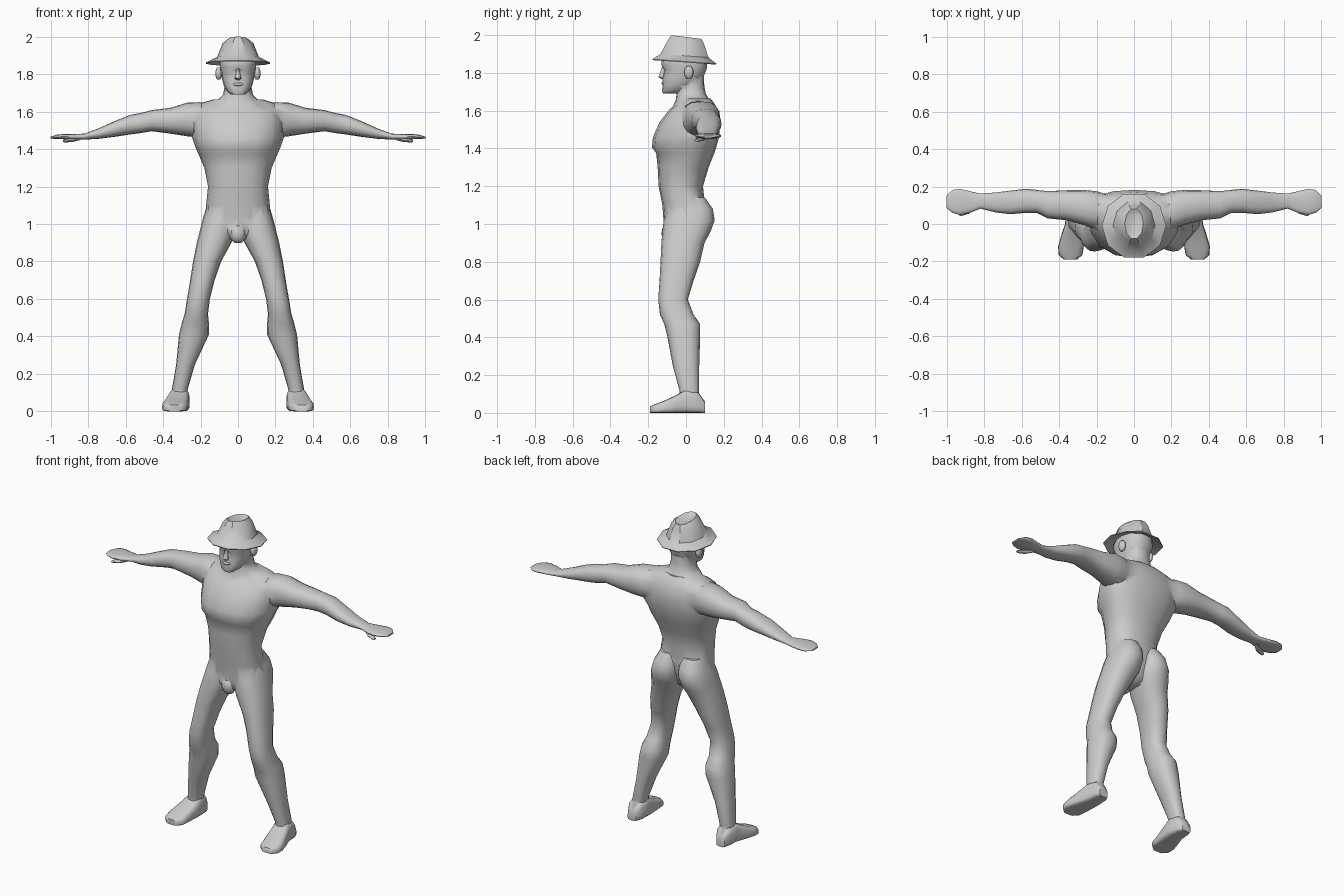
import bpy, bmesh, math
from mathutils import Vector


def section(axis, t, a0, a1, b0, b1, mid=0.5, p=0.85, n=16):
    """Rounded section across an axis; mid places its widest point."""
    ac, ar, bm = (a0 + a1) / 2, (a1 - a0) / 2, b0 + (b1 - b0) * mid
    pts = []
    for i in range(n):
        ang = 2 * math.pi * i / n
        c, s = math.cos(ang), math.sin(ang)
        a = ac + ar * math.copysign(abs(c) ** p, c)
        b = bm + (b1 - bm if s > 0 else bm - b0) * math.copysign(abs(s) ** p, s)
        pts.append({'x': (t, a, b), 'y': (a, t, b), 'z': (a, b, t)}[axis])
    return pts


def loft(name, rings, side=1):
    """Closed skin through a list of point rings."""
    bm = bmesh.new()
    vs = [[bm.verts.new((x * side, y, z)) for x, y, z in r] for r in rings]
    n = len(vs[0])
    for r, s in zip(vs, vs[1:]):
        for i in range(n):
            j = (i + 1) % n
            bm.faces.new((r[i], r[j], s[j], s[i]))
    bm.faces.new(vs[0])
    bm.faces.new(vs[-1])
    bmesh.ops.recalc_face_normals(bm, faces=bm.faces)
    me = bpy.data.meshes.new(name)
    bm.to_mesh(me)
    bm.free()
    ob = bpy.data.objects.new(name, me)
    bpy.context.collection.objects.link(ob)
    return ob


def activate(ob):
    bpy.ops.object.select_all(action='DESELECT')
    ob.select_set(True)
    bpy.context.view_layer.objects.active = ob


def smooth(ob, angle=45):
    activate(ob)
    bpy.ops.object.shade_smooth_by_angle(angle=math.radians(angle))


def union(base, parts):
    activate(base)
    for part in parts:
        m = base.modifiers.new('union', 'BOOLEAN')
        m.operation, m.solver, m.object = 'UNION', 'EXACT', part
        bpy.ops.object.modifier_apply(modifier=m.name)
        bpy.data.objects.remove(part)


def ellipsoid(name, loc, r):
    n = 8
    rings = []
    for k in range(1, n):
        a = math.pi * k / n
        w, z = math.sin(a), loc[2] - r[2] * math.cos(a)
        rings.append(section('z', z, loc[0] - r[0] * w, loc[0] + r[0] * w,
                             loc[1] - r[1] * w, loc[1] + r[1] * w, p=1, n=10))
    return loft(name, rings)


# Torso: height, half width, front, back, widest point
TORSO = [(.915, .04, -.10, .03, .5), (.95, .11, -.115, .06, .5),
         (1.03, .17, -.12, .09, .5), (1.1, .17, -.125, .10, .5),
         (1.2, .16, -.145, .09, .5), (1.3, .18, -.15, .12, .55),
         (1.375, .212, -.158, .15, .6), (1.405, .225, -.18, .16, .6),
         (1.46, .245, -.175, .175, .65), (1.54, .25, -.14, .182, .65),
         (1.61, .24, -.085, .168, .65), (1.645, .20, -.03, .145, .55),
         (1.665, .13, -.02, .13, .5)]
body = loft('body', [section('z', z, -w, w, f, b, m) for z, w, f, b, m in TORSO])

# Neck
NECK = [(1.6, .13, -.08, .13), (1.655, .115, -.055, .125), (1.69, .08, -.05, .105),
        (1.73, .072, -.05, .097), (1.78, .07, -.05, .095)]
parts = [loft('neck', [section('z', z, -w, w, f, b) for z, w, f, b in NECK])]

# Legs: height, inner, outer, front, back
LEG = [(1.14, .02, .145, -.08, .10), (1.08, .006, .172, -.10, .142),
       (1.02, .004, .19, -.118, .152), (.96, .01, .205, -.125, .13),
       (.9, .035, .22, -.13, .098), (.8, .09, .24, -.135, .075),
       (.7, .125, .255, -.14, .04), (.6, .15, .272, -.147, .01),
       (.52, .16, .285, -.138, .04), (.47, .155, .30, -.115, .075),
       (.41, .155, .315, -.10, .075), (.25, .23, .33, -.07, .07),
       (.12, .268, .352, -.035, .07), (.04, .275, .35, -.03, .06)]
# Feet: depth, inner, outer, top
FOOT = [(.10, .285, .345, .06), (.065, .263, .362, .11), (0, .258, .368, .125),
        (-.05, .26, .385, .095), (-.12, .268, .405, .062),
        (-.165, .275, .402, .046), (-.19, .305, .375, .035)]
# Arms with flat hands: x, front, back, bottom, top
ARM = [(.12, .03, .15, 1.5, 1.62), (.2, -.03, .175, 1.46, 1.65),
       (.27, -.005, .182, 1.468, 1.648), (.36, .02, .18, 1.482, 1.62),
       (.46, .03, .175, 1.495, 1.608), (.52, .06, .182, 1.485, 1.592),
       (.575, .06, .188, 1.478, 1.582), (.66, .052, .178, 1.465, 1.548),
       (.74, .062, .168, 1.455, 1.512), (.82, .082, .162, 1.45, 1.482),
       (.88, .058, .176, 1.45, 1.48), (.93, .048, .187, 1.452, 1.48),
       (.97, .06, .182, 1.454, 1.476), (1.0, .085, .15, 1.456, 1.466)]
THUMB = [(.84, .09, .125, 1.448, 1.468), (.88, .055, .095, 1.438, 1.458),
         (.92, .043, .075, 1.435, 1.452), (.935, .045, .065, 1.437, 1.447)]
for s in (1, -1):
    parts.append(loft('leg', [section('z', *r) for r in LEG], s))
    parts.append(loft('foot', [section('y', y, a, b, 0, t, .3, .55) for y, a, b, t in FOOT], s))
    parts.append(loft('arm', [section('x', *r) for r in ARM], s))
    parts.append(loft('thumb', [section('x', *r, n=8) for r in THUMB], s))
parts.append(ellipsoid('groin', (0, -.09, .95), (.045, .042, .055)))

# Head: height, half width, front, back
HEAD = [(1.69, .035, -.122, -.03), (1.705, .055, -.127, .0), (1.735, .075, -.123, .05),
        (1.775, .085, -.124, .09), (1.815, .092, -.116, .108),
        (1.838, .095, -.13, .112), (1.87, .095, -.128, .112), (1.9, .085, -.11, .10)]
parts.append(loft('head', [section('z', z, -w, w, f, b, .5, .8) for z, w, f, b in HEAD]))

# Nose, lips and ears
NOSE = [(1.768, .012, -.13), (1.778, .018, -.146), (1.80, .012, -.138), (1.83, .008, -.128)]
parts.append(loft('nose', [section('z', z, -w, w, f, -.10, n=8) for z, w, f in NOSE]))
parts.append(ellipsoid('lips', (0, -.118, 1.745), (.028, .012, .009)))
for s in (1, -1):
    parts.append(ellipsoid('ear', (s * .103, .015, 1.803), (.018, .026, .036)))
union(body, parts)
smooth(body, 50)

# Brimmed hat with creased crown: height, half width, front, back, tilt
HAT = [(1.885, .085, -.11, .10, .07), (1.855, .172, -.185, .168, .07),
       (1.86, .172, -.187, .17, .07), (1.89, .112, -.142, .125, .07),
       (1.965, .082, -.10, .10, .1), (1.99, .05, -.082, .085, .12),
       (1.972, .012, -.055, .06, .12)]
rings = [[(x, y, z - tilt * y) for x, y, z in section('z', z, -w, w, f, b, p=1, n=10)]
         for z, w, f, b, tilt in HAT]
hat = loft('hat', rings)
smooth(hat, 35)
